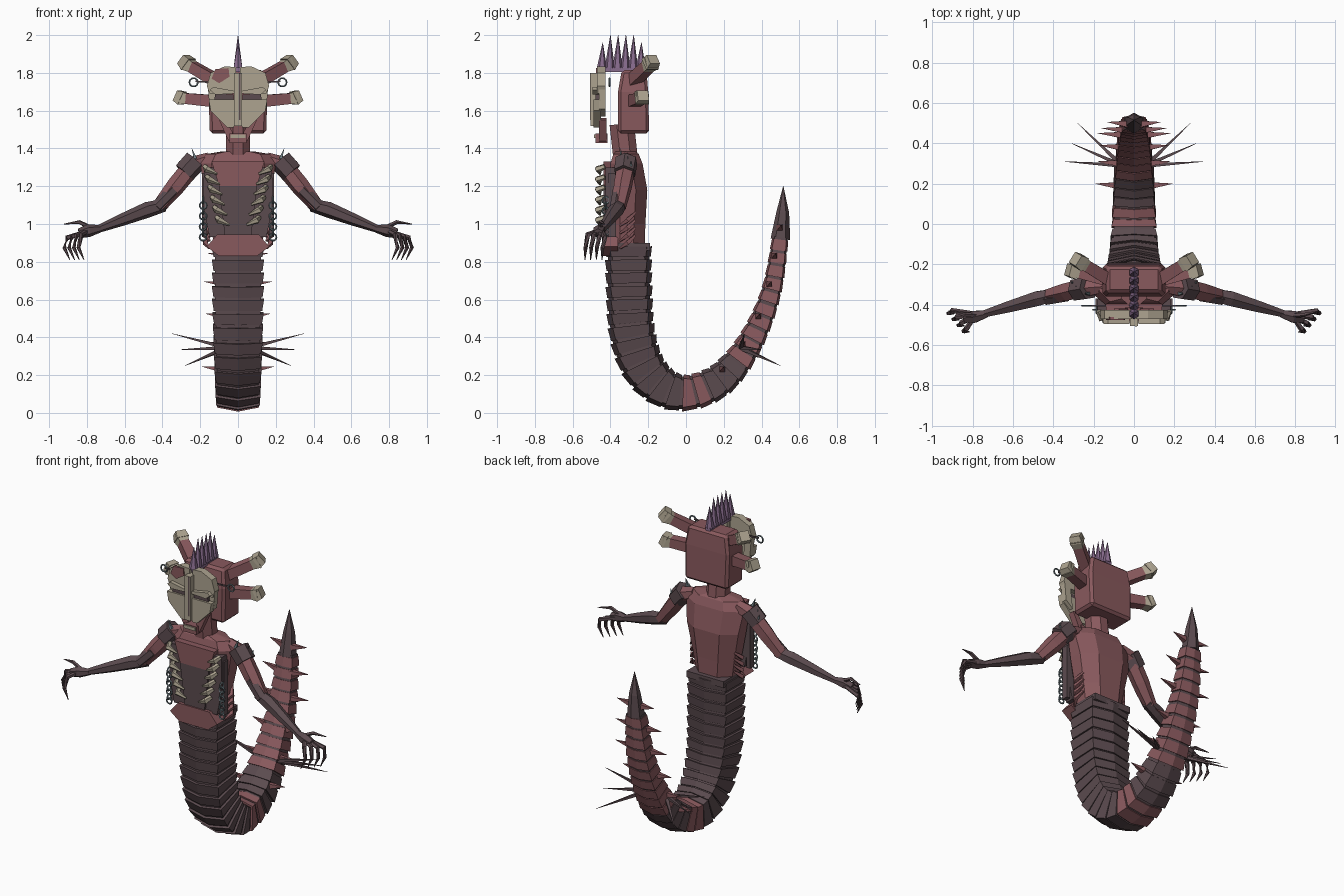
import bpy, bmesh, math
from mathutils import Vector

default = bpy.data.objects.get("Cube")
if default:
    bpy.data.objects.remove(default)


def material(name, *rgb):
    mat = bpy.data.materials.new(name)
    mat.use_nodes = True
    colour = (*rgb, 1)
    mat.diffuse_color = colour
    mat.node_tree.nodes["Principled BSDF"].inputs["Base Color"].default_value = colour
    return mat


red = material("dusty red", .25, .10, .11)
dark = material("dark plum", .105, .07, .078)
bone = material("bone", .42, .37, .28)
purple = material("violet", .25, .15, .27)
steel = material("steel blue", .16, .21, .23)


def finish(name, bm, mat):
    bmesh.ops.recalc_face_normals(bm, faces=bm.faces)
    mesh = bpy.data.meshes.new(name)
    bm.to_mesh(mesh)
    bm.free()
    mesh.materials.append(mat)
    part = bpy.data.objects.new(name, mesh)
    bpy.context.collection.objects.link(part)
    return part


def loft(name, rings, mat):
    """Skin a list of equal rings and cap both ends."""
    bm = bmesh.new()
    loops = [[bm.verts.new(p) for p in ring] for ring in rings]
    count = len(loops[0])
    for low, high in zip(loops, loops[1:]):
        for i in range(count):
            j = (i + 1) % count
            bm.faces.new((low[i], low[j], high[j], high[i]))
    bm.faces.new(loops[0][::-1])
    bm.faces.new(loops[-1])
    return finish(name, bm, mat)


def beam(name, points, radii, mat, sides=6):
    """Tapered prism that follows a short chain of points."""
    points = [Vector(p) for p in points]
    rings = []
    for i, (p, r) in enumerate(zip(points, radii)):
        along = points[min(i + 1, len(points) - 1)] - points[max(i - 1, 0)]
        turn = along.to_track_quat('Z', 'Y')
        angles = [math.tau * (k + .5) / sides for k in range(sides)]
        rings.append([p + turn @ Vector((r * math.cos(a), r * math.sin(a), 0)) for a in angles])
    return loft(name, rings, mat)


def spike(name, base, tip, radius, mat, sides=4):
    return beam(name, [base, tip], [radius, .001], mat, sides)


def plate(name, outline, front, back, mat):
    """Extrude an x-z outline through the depth."""
    return loft(name, [[(x, y, z) for x, z in outline] for y in (front, back)], mat)


def box(name, x, y, z, mat):
    return plate(name, [(x[0], z[0]), (x[1], z[0]), (x[1], z[1]), (x[0], z[1])], y[0], y[1], mat)


def bevel(part, width):
    mod = part.modifiers.new("bevel", 'BEVEL')
    mod.width = width
    mod.segments = 1


def ring(name, place, radius, thickness, turn, mat):
    bpy.ops.mesh.primitive_torus_add(location=place, rotation=turn, major_radius=radius,
                                     minor_radius=thickness, major_segments=10, minor_segments=5)
    part = bpy.context.object
    part.name = name
    part.data.materials.append(mat)


# Tail path: y, z, half depth, half width
keys = [Vector(k) for k in (
    (-.305, .88, .125, .138), (-.30, .62, .125, .138), (-.285, .42, .125, .132),
    (-.23, .25, .12, .125), (-.13, .14, .11, .118), (-.01, .105, .098, .112),
    (.11, .135, .095, .105), (.21, .20, .088, .1), (.32, .34, .075, .09),
    (.41, .52, .062, .08), (.465, .70, .053, .07), (.50, .93, .045, .055))]


def spline(u):
    i = min(int(u), len(keys) - 2)
    t = u - i
    a, b, c, d = [keys[max(0, min(k, len(keys) - 1))] for k in range(i - 1, i + 3)]
    return (b * 2 + (c - a) * t + (a * 2 - b * 5 + c * 4 - d) * t * t
            + (b * 3 - a - c * 3 + d) * t ** 3) / 2


samples = [spline((len(keys) - 1) * i / 600) for i in range(601)]
lengths = [0]
for p, q in zip(samples, samples[1:]):
    lengths.append(lengths[-1] + (q - p).xy.length)


def tail_ring(fraction, scale):
    goal = fraction * lengths[-1]
    i = min(range(len(samples)), key=lambda k: abs(lengths[k] - goal))
    y, z, depth, width = samples[i]
    along = (samples[min(i + 1, 600)] - samples[max(i - 1, 0)]).xy.normalized()
    normal = Vector((0, -along.y, along.x))
    shape = [(0, 1), (1, .78), (1, -.78), (0, -1), (-1, -.78), (-1, .78)]
    return [Vector((a * width * scale, y, z)) + normal * b * depth * scale for a, b in shape]


# Tail core, armour segments and pointed end
loft("tail_core", [tail_ring(i / 40, .88) for i in range(41)], dark)
SEGMENTS = 28
for i in range(SEGMENTS):
    f = i / SEGMENTS
    colour = red if .46 < f < .53 or f > .62 else dark
    loft("tail_segment", [tail_ring(f, 1.0), tail_ring(f + .8 / SEGMENTS, .94)], colour)
beam("tail_tip", [(0, .50, .92), (0, .512, 1.06), (0, .515, 1.2)], [.052, .034, .001], dark)

# Tail spines
for s in (-1, 1):
    for y, z, root, reach in ((.495, .98, .03, .13), (.465, .83, .04, .16), (.44, .68, .05, .18),
                              (.38, .51, .06, .17), (.30, .36, .07, .18), (.19, .23, .08, .19)):
        spike("tail_spine", (s * root, y, z), (s * reach, y + .01, z + .015), .024, red)
    for x, y, z in ((.35, .31, .42), (.31, .40, .335), (.28, .50, .25)):
        spike("long_spine", (s * .06, .29, .345), (s * x, y, z), .016, dark)

# Torso
profile = [(.84, .12, -.40, -.22), (1.0, .145, -.40, -.215), (1.18, .18, -.40, -.205),
           (1.32, .20, -.40, -.23), (1.37, .17, -.385, -.25), (1.385, .08, -.37, -.27)]
loft("torso", [[(w * .7, f, z), (w, f + .05, z), (w, b - .06, z), (w * .5, b, z),
                (-w * .5, b, z), (-w, b - .06, z), (-w, f + .05, z), (-w * .7, f, z)]
               for z, w, f, b in profile], red)
plate("chest_frame", [(-.15, .93), (.15, .93), (.185, 1.1), (.18, 1.3), (-.18, 1.3), (-.185, 1.1)],
      -.425, -.37, dark)
plate("chest_top", [(-.10, 1.2), (.10, 1.2), (.14, 1.33), (-.14, 1.33)], -.437, -.38, red)
plate("belly_panel", [(-.07, .94), (.07, .94), (.10, 1.2), (-.10, 1.2)], -.437, -.38, dark)
plate("pelvis", [(-.10, .83), (.10, .83), (.165, .88), (.11, .945), (-.11, .945), (-.165, .88)],
      -.445, -.36, red)
box("waist_plate", (-.13, .13), (-.42, -.19), (.86, .90), dark)

for s in (-1, 1):
    # Front ribs and side ribs
    for i in range(6):
        z = 1.29 - i * .054
        x = .165 - i * .013
        beam("front_rib", [(s * (x + .01), -.43, z + .015), (s * x, -.465, z),
                           (s * (x - .055), -.455, z - .025)], [.014, .019, .006], bone, 5)
    for i in range(4):
        z = .89 + i * .04
        beam("side_rib", [(s * .15, -.35, z - .02), (s * .175, -.31, z + .01),
                          (s * .15, -.27, z + .05)], [.006, .016, .008], red, 4)
    box("side_strip", sorted((s * .165, s * .19)), (-.41, -.37), (.93, 1.27), dark)
    # Hanging chain
    for i in range(8):
        ring("chain_link", (s * .185, -.425, .93 + i * .028), .018, .005,
             (math.pi / 2, 0, (i % 2) * math.pi / 2), steel)
    # Arm
    beam("upper_arm", [(s * .15, -.31, 1.345), (s * .24, -.315, 1.31), (s * .33, -.335, 1.2),
                       (s * .42, -.355, 1.09)], [.035, .052, .05, .038], red)
    beam("shoulder_band", [(s * .225, -.315, 1.335), (s * .285, -.325, 1.27)], [.062, .06], dark)
    beam("elbow_plate", [(s * .34, -.355, 1.18), (s * .43, -.37, 1.09)], [.034, .034], dark)
    beam("forearm", [(s * .39, -.35, 1.10), (s * .48, -.37, 1.075), (s * .62, -.41, 1.02),
                     (s * .76, -.45, .965)], [.034, .042, .032, .018], dark)
    for i in range(4):
        spike("shoulder_spike", (s * (.225 + i * .025), -.345 + i * .018, 1.345 - i * .018),
              (s * (.245 + i * .022), -.345 + i * .018, 1.40 - i * .022), .012, steel)
    # Hand with hooked fingers
    beam("palm", [(s * .73, -.445, .975), (s * .79, -.46, .965), (s * .84, -.465, .95)],
         [.02, .034, .026], dark)
    for i in range(4):
        x, y = .83 + i * .025, -.52 + i * .03
        beam("finger", [(s * .80, -.475 + i * .01, .96), (s * x, y, .945 - i * .006),
                        (s * (x + .015), y - .012, .875), (s * (x - .015), y - .015, .81)],
             [.013, .014, .011, .002], dark, 5)
    beam("thumb", [(s * .76, -.455, .97), (s * .84, -.45, 1.01), (s * .92, -.43, 1.0)],
         [.014, .011, .002], dark, 5)

# Neck and head
beam("neck", [(0, -.32, 1.35), (0, -.34, 1.53)], [.07, .07], red, 8)
head = loft("head", [[(-w, f, z), (w, f, z), (w, b, z), (-w, b, z)] for z, w, f, b in
                     ((1.48, .15, -.36, -.195), (1.7, .155, -.36, -.2), (1.815, .135, -.34, -.21))], red)
bevel(head, .015)

for s in (-1, 1):
    # Head stalks with bone ends
    for start, end in (((.10, -.29, 1.75), (.28, -.18, 1.855)), ((.12, -.28, 1.65), (.315, -.23, 1.668))):
        a, b = [Vector((s * p[0], p[1], p[2])) for p in (start, end)]
        beam("head_stalk", [a, a.lerp(b, .85)], [.045, .04], red, 4)
        beam("stalk_cap", [a.lerp(b, .68), a.lerp(b, .98)], [.036, .05], bone, 4)
        beam("stalk_knob", [a.lerp(b, .9), a.lerp(b, 1.06) + Vector((0, 0, .012))], [.052, .042], bone, 4)
    # Mask halves
    def half(name, outline, front, back, mat):
        plate(name, [(s * x, z) for x, z in outline], front, back, mat)

    half("mask_brow", [(.01, 1.7), (.15, 1.69), (.165, 1.73), (.145, 1.8), (.07, 1.835), (.01, 1.83)],
         -.47, -.425, bone)
    half("mask_cheek", [(.022, 1.51), (.055, 1.51), (.145, 1.6), (.155, 1.66), (.022, 1.66)],
         -.49, -.45, bone)
    half("mask_side", [(.10, 1.57), (.15, 1.61), (.16, 1.73), (.12, 1.73)], -.46, -.425, bone)
    half("brow_ridge", [(.022, 1.69), (.12, 1.685), (.15, 1.71), (.13, 1.725), (.022, 1.705)],
         -.495, -.46, bone)
    half("eye_slot", [(.025, 1.655), (.125, 1.66), (.12, 1.69), (.025, 1.685)], -.478, -.455, dark)
    half("jaw_strap", [(.025, 1.43), (.05, 1.44), (.10, 1.55), (.075, 1.56), (.03, 1.49)],
         -.46, -.42, red)
    beam("earring_bar", [(s * .14, -.405, 1.75), (s * .225, -.405, 1.755)], [.006, .006], dark, 4)
    ring("earring", (s * .235, -.405, 1.75), .022, .005, (math.pi / 2, 0, 0), steel)

plate("forehead_patch", [(-.14, 1.77), (-.12, 1.82), (-.05, 1.825), (-.045, 1.78), (-.10, 1.745)],
      -.477, -.46, red)
box("mask_ridge", (-.02, .02), (-.505, -.45), (1.52, 1.8), bone)
box("ridge_line", (.004, .014), (-.508, -.50), (1.55, 1.8), dark)
box("chin", (-.045, .045), (-.48, -.415), (1.43, 1.48), red)
box("mouth_bar", (-.04, .04), (-.487, -.46), (1.455, 1.475), bone)

# Crest
for i in range(6):
    y = -.445 + i * .041
    height = 1.96 if i in (0, 5) else 2.0
    spike("crest_spike", (0, y, 1.825), (0, y + .004, height), .027, purple, 6)
box("crest_base", (-.018, .018), (-.45, -.22), (1.805, 1.83), purple)
